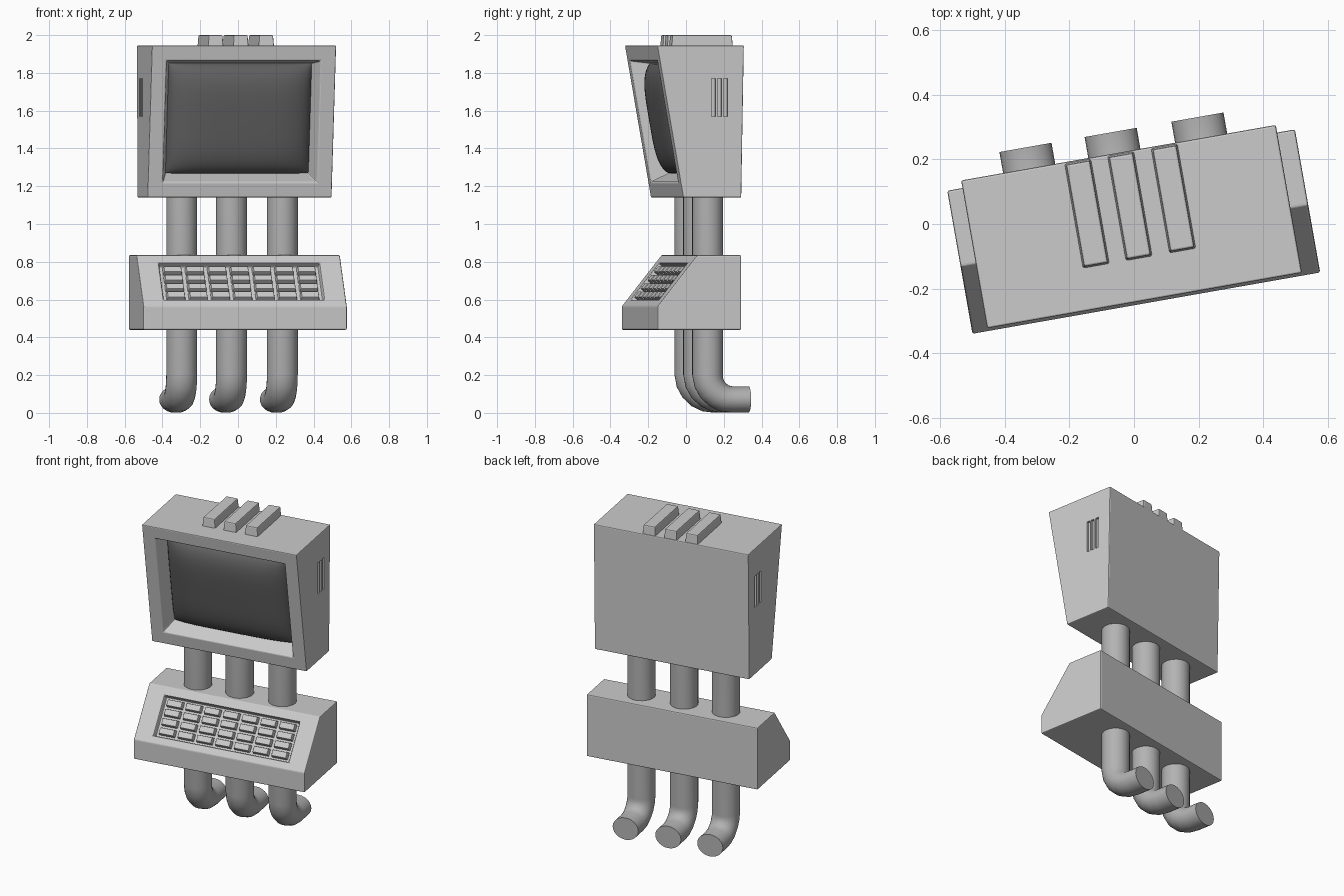
import bpy, bmesh, math
from mathutils import Vector

if "Cube" in bpy.data.objects:
    bpy.data.objects.remove(bpy.data.objects["Cube"])

TURN = math.radians(10)  # whole model is turned about z


def mat(name, g):
    m = bpy.data.materials.new(name)
    m.diffuse_color = (g, g, g, 1)
    m.use_nodes = True
    m.node_tree.nodes["Principled BSDF"].inputs["Base Color"].default_value = m.diffuse_color
    return m


def finish(bm, name, bevel=0.0, material=None, smooth=False):
    bmesh.ops.recalc_face_normals(bm, faces=bm.faces)
    me = bpy.data.meshes.new(name)
    bm.to_mesh(me)
    bm.free()
    ob = bpy.data.objects.new(name, me)
    bpy.context.collection.objects.link(ob)
    ob.rotation_euler.z = TURN
    if material:
        me.materials.append(material)
    if bevel:
        b = ob.modifiers.new("Bevel", 'BEVEL')
        b.width, b.segments, b.limit_method = bevel, 2, 'ANGLE'
    if smooth:
        bpy.ops.object.select_all(action='DESELECT')
        ob.select_set(True)
        bpy.context.view_layer.objects.active = ob
        bpy.ops.object.shade_smooth_by_angle(angle=math.radians(40))
    return ob


def frame(low, high):
    """Maps (across, up the slope, outward) onto a slanted face."""
    o = Vector((0, *low))
    e1 = Vector((1, 0, 0))
    e2 = (Vector((0, *high)) - o).normalized()
    n = e1.cross(e2)
    return lambda a, b, h: o + e1 * a + e2 * b + n * h


def frustum(bm, at, a, b, h, taper):
    (a0, a1), (b0, b1), (h0, h1) = a, b, h
    rings = []
    for hh, t in ((h0, 0), (h1, taper)):
        rings.append([bm.verts.new(at(x, y, hh)) for x, y in
                      ((a0 + t, b0 + t), (a1 - t, b0 + t), (a1 - t, b1 - t), (a0 + t, b1 - t))])
    bm.faces.new(rings[0])
    bm.faces.new(rings[1])
    bridge(bm, *rings)


def bridge(bm, r0, r1):
    for i in range(len(r0)):
        j = (i + 1) % len(r0)
        bm.faces.new((r0[i], r0[j], r1[j], r1[i]))


def recessed_prism(name, profile, u0, u1, at, opening, inset, depth):
    """Side profile extruded across; its first edge (low to high) gets a recess."""
    bm = bmesh.new()
    left = [bm.verts.new((u0, *p)) for p in profile]
    right = [bm.verts.new((u1, *p)) for p in profile]
    bm.faces.new(left)
    bm.faces.new(right)
    for i in range(1, len(profile)):
        j = (i + 1) % len(profile)
        bm.faces.new((left[i], left[j], right[j], right[i]))
    a0, a1, b0, b1 = opening
    loops = [[left[0], right[0], right[1], left[1]]]
    for t, h in ((0, 0), (inset, -depth)):
        loops.append([bm.verts.new(at(x, y, h)) for x, y in
                      ((a0 + t, b0 + t), (a1 - t, b0 + t), (a1 - t, b1 - t), (a0 + t, b1 - t))])
    bridge(bm, loops[0], loops[1])
    bridge(bm, loops[1], loops[2])
    bm.faces.new(loops[2])
    return finish(bm, name, 0.006)


dark = mat("screen_dark", 0.12)
pipe_grey = mat("pipe_grey", 0.45)


def plain(x, y, z):
    return Vector((x, y, z))


# Monitor housing with slanted front and tapered screen recess
prof = [(-0.10, 1.14), (-0.24, 1.945), (0.226, 1.945), (0.212, 1.14)]
face = frame(prof[0], prof[1])
monitor = recessed_prism("monitor_housing", prof, -0.504, 0.486, face,
                         (-0.425, 0.405, 0.083, 0.736), 0.03, 0.10)

# Side vent slots, cut on both sides
bm = bmesh.new()
for u in (-0.504, 0.486):
    for v in (0.063, 0.095, 0.127):
        frustum(bm, plain, (u - 0.015, u + 0.015), (v - 0.011, v + 0.011), (1.57, 1.77), 0)
cutter = finish(bm, "vent_cutter")
cutter.hide_render = True
cutter.hide_set(True)
cut = monitor.modifiers.new("Vents", 'BOOLEAN')
cut.operation, cut.object, cut.solver = 'DIFFERENCE', cutter, 'EXACT'

# Bulging screen glass
bm = bmesh.new()
N = 24
grid = []
for i in range(N + 1):
    s = math.sin((i / N - 0.5) * math.pi)
    row = []
    for j in range(N + 1):
        t = math.sin((j / N - 0.5) * math.pi)
        h = -0.10 + 0.09 * math.sqrt(max(0, (1 - s ** 4) * (1 - t ** 4)))
        row.append(bm.verts.new(face(-0.01 + 0.385 * t, 0.4095 + 0.2965 * s, h)))
    grid.append(row)
for i in range(N):
    for j in range(N):
        bm.faces.new((grid[i][j], grid[i][j + 1], grid[i + 1][j + 1], grid[i + 1][j]))
finish(bm, "screen", material=dark, smooth=True)

# Top ridges
bm = bmesh.new()
for c in (-0.138, -0.003, 0.134):
    frustum(bm, plain, (c - 0.042, c + 0.042), (-0.108, 0.222), (1.935, 2.0), 0.005)
finish(bm, "top_ridges", 0.006)

# Keyboard console with recessed key panel
prof = [(-0.248, 0.565), (-0.035, 0.835), (0.202, 0.835), (0.202, 0.44), (-0.248, 0.44)]
slope = frame(prof[0], prof[1])
recessed_prism("keyboard_console", prof, -0.552, 0.542, slope,
               (-0.438, 0.426, 0.045, 0.292), 0.004, 0.03)

# Keys
bm = bmesh.new()
for r in range(4):
    for c in range(7):
        a = -0.006 + (c - 3) * 0.12
        b = 0.1685 + (r - 1.5) * 0.057
        frustum(bm, slope, (a - 0.051, a + 0.051), (b - 0.023, b + 0.023), (-0.031, -0.003), 0.005)
finish(bm, "keys", 0.003)

# Pipes: straight down through the console, then an elbow to the back
SIDES = 24
rings = [(0.072, 1.2, 0, 0.082)]
for k in range(6):
    a = math.radians(18 * k)
    rings.append((0.202 - 0.13 * math.cos(a), 0.201 - 0.13 * math.sin(a), a, 0.082 - 0.0024 * k))
rings.append((0.292, 0.071, math.pi / 2, 0.07))
for n, u in enumerate((-0.29, -0.022, 0.251), 1):
    bm = bmesh.new()
    loops = []
    for v, z, a, r in rings:
        loop = []
        for i in range(SIDES):
            t = 2 * math.pi * i / SIDES
            d = r * math.sin(t)
            loop.append(bm.verts.new((u + 0.082 * math.cos(t), v + d * math.cos(a), z + d * math.sin(a))))
        loops.append(loop)
    for l0, l1 in zip(loops, loops[1:]):
        bridge(bm, l0, l1)
    bm.faces.new(loops[0])
    bm.faces.new(loops[-1])
    finish(bm, f"pipe_{n}", material=pipe_grey, smooth=True)
